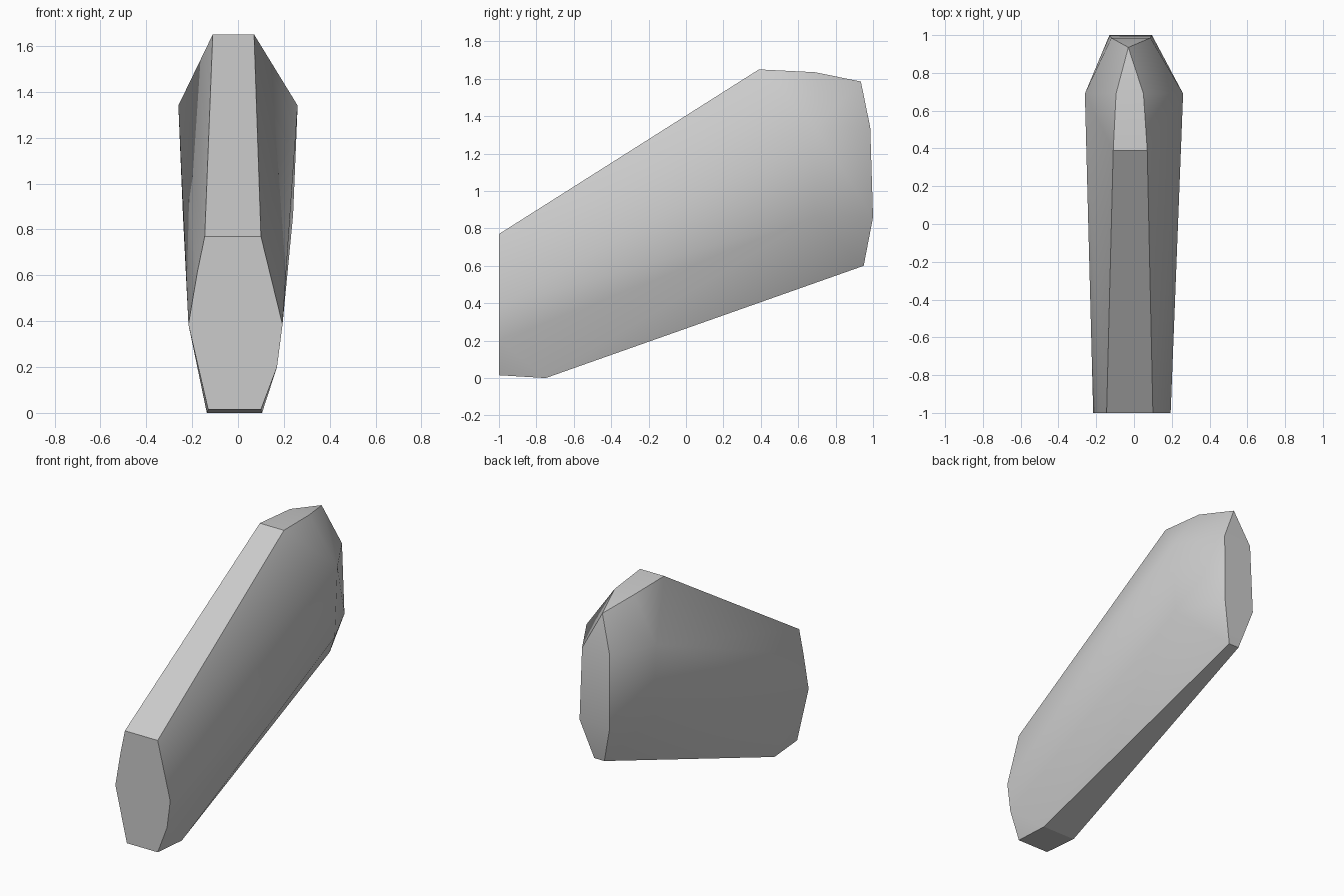
import bpy
import bmesh
import math

cube = bpy.data.objects.get("Cube")
if cube:
    bpy.data.objects.remove(cube, do_unlink=True)

# One plain grey material
grey = bpy.data.materials.new("light grey")
grey.use_nodes = True
colour = (0.6, 0.6, 0.6, 1.0)
grey.diffuse_color = colour
bsdf = next(n for n in grey.node_tree.nodes if n.type == 'BSDF_PRINCIPLED')
bsdf.inputs["Base Color"].default_value = colour

# Corner pairs: right x, left x, y, z
PAIRS = [
    # blunt front end
    (-0.145, 0.100, -1.00, 0.770),
    (-0.216, 0.194, -1.00, 0.385),
    (-0.130, 0.100, -1.00, 0.015),
    (-0.136, 0.105, -0.75, 0.000),
    # top ridge and shoulders
    (-0.110, 0.070, 0.39, 1.650),
    (-0.095, 0.050, 0.69, 1.635),
    (-0.260, 0.260, 0.69, 1.340),
    (-0.240, 0.240, 0.69, 0.860),
    # narrow back end
    (-0.120, 0.087, 0.985, 1.340),
    (-0.130, 0.095, 1.00, 0.860),
    (-0.055, 0.020, 0.95, 0.600),
]
# Unpaired corners: back peak and the two odd front corners
SINGLES = [(-0.03, 0.935, 1.585), (0.17, -1.0, 0.20), (-0.178, -1.0, 0.61)]

# Faceted body wrapped around the corners
bm = bmesh.new()
for xr, xl, y, z in PAIRS:
    bm.verts.new((xr, y, z))
    bm.verts.new((xl, y, z))
for co in SINGLES:
    bm.verts.new(co)
bmesh.ops.convex_hull(bm, input=bm.verts[:])
bmesh.ops.dissolve_limit(bm, angle_limit=math.radians(0.6),
                         verts=bm.verts[:], edges=bm.edges[:])
bmesh.ops.recalc_face_normals(bm, faces=bm.faces[:])
bm.normal_update()


def side(face):
    """Flank the face belongs to: -1, 1, or 0 for the rim faces."""
    nx = face.normal.x
    return 0 if abs(nx) < 0.25 else (1 if nx > 0 else -1)


# Flanks are shaded smoothly; rim faces meet in hard edges
for face in bm.faces:
    face.smooth = True
for edge in bm.edges:
    if len(edge.link_faces) == 2:
        a, b = edge.link_faces
        same = side(a) == side(b)
        hard_rim = side(a) == 0 and edge.calc_face_angle() > math.radians(18)
        edge.smooth = same and not hard_rim

mesh = bpy.data.meshes.new("faceted_body")
bm.to_mesh(mesh)
bm.free()
mesh.materials.append(grey)
body = bpy.data.objects.new("faceted_body", mesh)
bpy.context.collection.objects.link(body)
